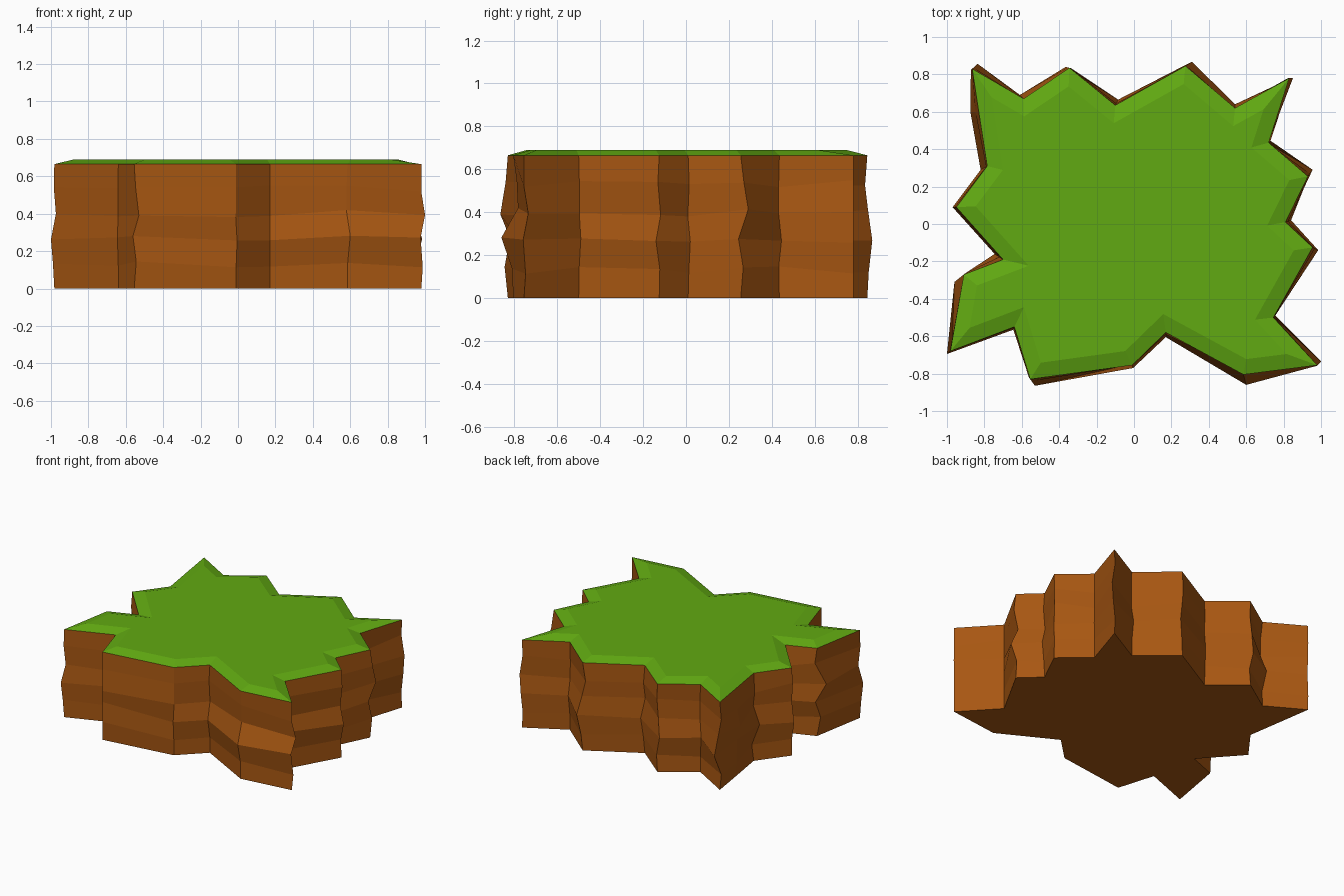
import bpy, bmesh, random
from mathutils import Vector

if "Cube" in bpy.data.objects:
    bpy.data.objects.remove(bpy.data.objects["Cube"])

random.seed(4)

# Rim corners, clockwise from back left: x, y, rough bulge dx, dy
RIM = [(-.865, .83, .028, .027), (-.59, .67, -.02, .02), (-.345, .835, -.02, .005),
       (-.10, .635, .015, .03), (.275, .845, .035, .023), (.54, .62, 0, .02),
       (.83, .78, .02, .0), (.72, .435, .01, .01), (.93, .255, .025, .035),
       (.81, .01, .03, .01), (.955, -.125, .03, -.015), (.745, -.5, .01, .01),
       (.98, -.755, .02, .02), (.585, -.805, .015, -.055), (.17, -.58, 0, -.025),
       (-.01, -.755, .005, -.015), (-.555, -.83, .025, -.035), (-.64, -.55, -.005, -.015),
       (-.982, -.68, -.018, -.015), (-.91, -.27, -.05, -.04), (-.70, -.19, -.045, .03),
       (-.95, .09, -.02, 0), (-.785, .31, -.035, -.02), (-.83, .6, -.045, 0)]
LEVELS = [0, .13, .27, .4, .535, .665]
TOP_Z, BEVEL = .69, .08
N = len(RIM)


def material(name, rgb):
    m = bpy.data.materials.new(name)
    m.diffuse_color = (*rgb, 1)
    m.use_nodes = True
    m.node_tree.nodes["Principled BSDF"].inputs["Base Color"].default_value = m.diffuse_color
    return m


def inward(i):
    """Mitred inset of rim corner i."""
    a, b, c = (Vector(RIM[k % N][:2]) for k in (i - 1, i, i + 1))
    d1, d2 = (b - a).normalized(), (c - b).normalized()
    n1, n2 = Vector((d1.y, -d1.x)), Vector((d2.y, -d2.x))
    return b + (n1 + n2) * BEVEL / (1 + n1.dot(n2))


def make(name, rings, mat, cap_bottom, cap_top):
    bm = bmesh.new()
    loops = [[bm.verts.new(p) for p in r] for r in rings]
    for lo, hi in zip(loops, loops[1:]):
        for i in range(N):
            j = (i + 1) % N
            bm.faces.new((lo[i], hi[i], hi[j], lo[j]))
    if cap_bottom:
        bm.faces.new(loops[0])
    if cap_top:
        bm.faces.new(loops[-1][::-1])
    me = bpy.data.meshes.new(name)
    bm.to_mesh(me)
    bm.free()
    me.materials.append(mat)
    ob = bpy.data.objects.new(name, me)
    bpy.context.collection.objects.link(ob)


# Rocky cliff: each corner bulges fully at one middle level, jitters at others
peak = [3 if i in (6, 8, 12, 16, 19, 23) else 2 for i in range(N)]
rings = []
for k, z in enumerate(LEVELS):
    ring = []
    for i, (x, y, dx, dy) in enumerate(RIM):
        if k in (0, len(LEVELS) - 1):
            ring.append((x, y, z))
        elif k == peak[i]:
            ring.append((x + dx, y + dy, z + random.uniform(-.015, .015)))
        else:
            s = random.uniform(-.5, .5)
            ring.append((x + dx * s, y + dy * s, z + random.uniform(-.02, .02)))
    rings.append(ring)
make("cliff", rings, material("brown earth", (.39, .095, .006)), True, False)

# Grass cap with sloping border
rim = [(x, y, LEVELS[-1]) for x, y, _, _ in RIM]
inner = [(*inward(i), TOP_Z) for i in range(N)]
make("grass_top", [rim, inner], material("grass green", (.12, .40, .006)), False, True)
